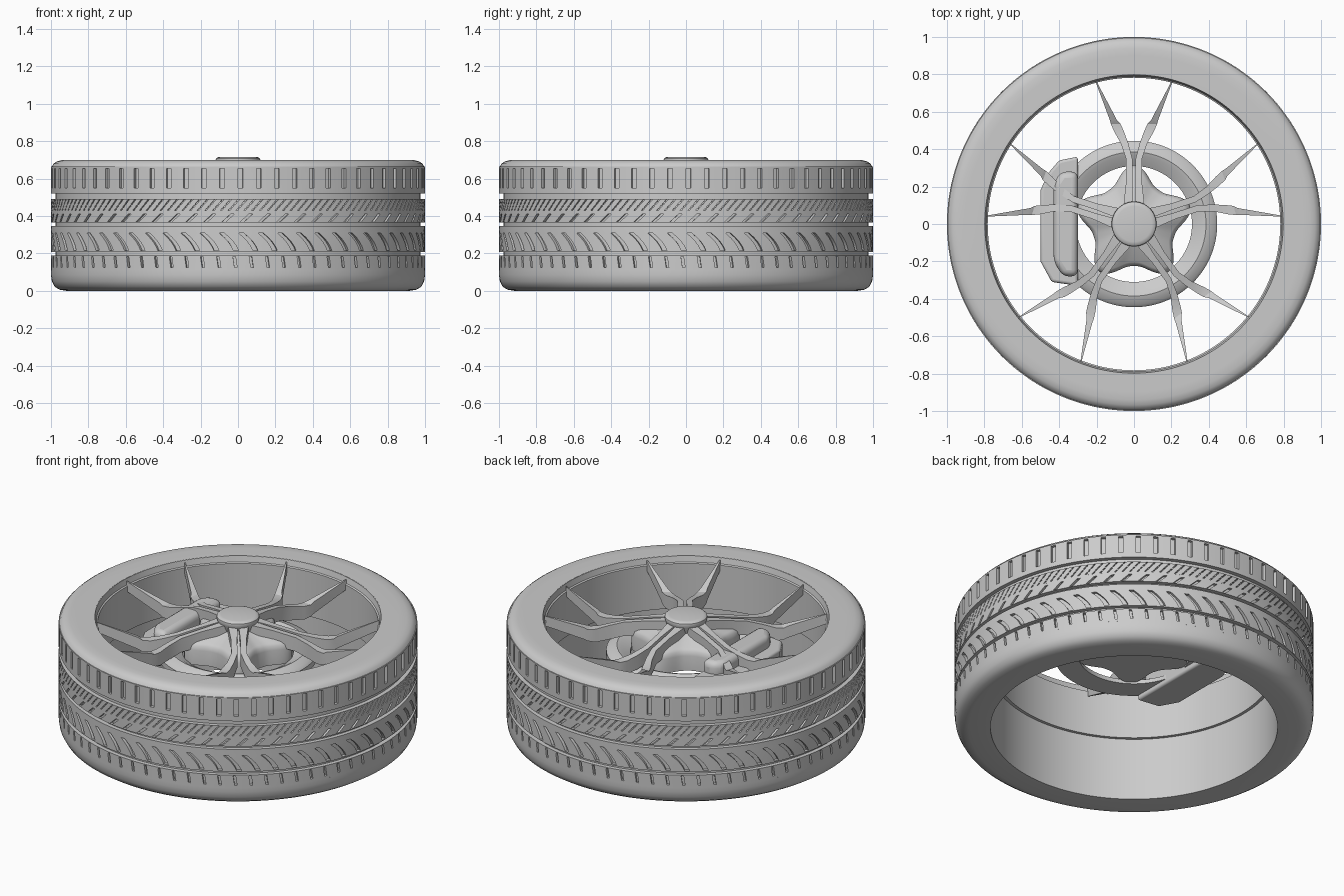
import bpy, bmesh
from math import sin, cos, pi, radians, tau

cube = bpy.data.objects.get("Cube")
if cube:
    bpy.data.objects.remove(cube)

grey = bpy.data.materials.new("plain grey")
grey.use_nodes = True
grey.diffuse_color = (0.6, 0.6, 0.6, 1)
grey.node_tree.nodes["Principled BSDF"].inputs["Base Color"].default_value = (0.6, 0.6, 0.6, 1)


def finish(bm, name, angle=35):
    """Turn a bmesh into a shaded, coloured object."""
    bmesh.ops.remove_doubles(bm, verts=bm.verts[:], dist=0.00002)
    bmesh.ops.recalc_face_normals(bm, faces=bm.faces[:])
    mesh = bpy.data.meshes.new(name)
    bm.to_mesh(mesh)
    bm.free()
    mesh.materials.append(grey)
    obj = bpy.data.objects.new(name, mesh)
    bpy.context.collection.objects.link(obj)
    bpy.ops.object.select_all(action='DESELECT')
    obj.select_set(True)
    bpy.context.view_layer.objects.active = obj
    bpy.ops.object.shade_smooth_by_angle(angle=radians(angle))
    return obj


def skin(bm, loops, wrap=False, caps=False):
    """Bridge equal closed loops of points with quads."""
    rows = [[bm.verts.new(p) for p in loop] for loop in loops]
    pairs = list(zip(rows, rows[1:])) + ([(rows[-1], rows[0])] if wrap else [])
    for a, b in pairs:
        for i in range(len(a)):
            j = (i + 1) % len(a)
            bm.faces.new((a[i], a[j], b[j], b[i]))
    if caps:
        bm.faces.new(rows[0])
        bm.faces.new(rows[-1])


def circle(r, z, n):
    return [(r * cos(tau * i / n), r * sin(tau * i / n), z) for i in range(n)]


def lathe(name, profile, n=192, closed=True):
    bm = bmesh.new()
    skin(bm, [circle(r, z, n) for r, z in profile], wrap=closed, caps=not closed)
    return finish(bm, name)


def tread_band(name, z0, z1, slots, count, width, slant, depth=0.018):
    """Ring of tread with slots sunk between given heights; slant turns them."""
    core = 0.97
    rows = [(z0, core, core), (z0, 1, 1)]
    for a, b in slots:
        rows.append((a, 1, 1))
        rows += [(a + (b - a) * k / 4, 1, 1 - depth) for k in range(5)]
        rows.append((b, 1, 1))
    rows += [(z1, 1, 1), (z1, core, core)]
    columns = [(0, 0), (0, 1), (width, 1), (width, 0), ((1 + width) / 2, 0)]
    loops = []
    for z, land, floor in rows:
        loop = []
        for i in range(count):
            for f, sunk in columns:
                t = tau * (i + f) / count + slant(z)
                r = floor if sunk else land
                loop.append((r * cos(t), r * sin(t), z))
        loops.append(loop)
    bm = bmesh.new()
    skin(bm, loops, wrap=True)
    return finish(bm, name, 30)


# Tyre carcass and rim barrel
lathe("tyre_body", [
    (0.8, 0.0), (0.92, 0.0), (0.955, 0.006), (0.98, 0.022), (0.995, 0.05), (1, 0.085),
    (1, 0.11), (0.975, 0.11), (0.975, 0.662), (0.996, 0.662), (0.986, 0.68),
    (0.968, 0.692), (0.94, 0.699), (0.9, 0.7), (0.8, 0.7)])
lathe("rim_barrel", [
    (0.805, 0.699), (0.798, 0.699), (0.79, 0.665), (0.782, 0.66),
    (0.782, 0.385), (0.805, 0.385)])

# Tread rows, separated by the three running grooves
tread_band("tread_upper_shoulder", 0.52, 0.664, [(0.55, 0.655)], 64, 0.26, lambda z: 0)
tread_band("tread_fine_rib", 0.425, 0.49,
           [(0.428, 0.44), (0.445, 0.457), (0.462, 0.474), (0.478, 0.488)],
           150, 0.22, lambda z: 0.9 * z, 0.012)
tread_band("tread_centre_rib", 0.365, 0.425, [(0.368, 0.41)], 64, 0.2, lambda z: 1.1 * z)
tread_band("tread_curved_rib", 0.208, 0.347, [(0.215, 0.308)], 60, 0.26,
           lambda z: -5 * max(z - 0.19, 0) ** 2 - 0.1 * z)
tread_band("tread_lower_shoulder", 0.109, 0.188, [(0.125, 0.182)], 72, 0.16,
           lambda z: -0.15 * z)

# Five forked spokes: side offset, radius, half width, top, bottom
blade = [
    (0.03, 0.08, 0.028, 0.685, 0.6), (0.026, 0.22, 0.017, 0.66, 0.57),
    (0.026, 0.35, 0.017, 0.635, 0.55), (0.05, 0.43, 0.02, 0.615, 0.53),
    (0.08, 0.495, 0.026, 0.6, 0.52), (0.098, 0.535, 0.026, 0.6, 0.53),
    (0.11, 0.555, 0.019, 0.612, 0.54), (0.203, 0.762, 0.003, 0.69, 0.63)]
for k in range(5):
    turn = radians(72 * k)
    bm = bmesh.new()
    for side in (-1, 1):
        loops = []
        for off, r, half, top, low in blade:
            loop = []
            for dx, z in ((-half, low), (half, low), (half, top), (-half, top)):
                x = side * (off + dx)
                loop.append((x * cos(turn) - r * sin(turn), x * sin(turn) + r * cos(turn), z))
            loops.append(loop)
        skin(bm, loops, caps=True)
    finish(bm, f"forked_spoke_{k + 1}", 25)


# Hub: five-lobed carrier and round centre cap
def star(scale, z, n=100):
    loop = []
    for i in range(n):
        t = tau * i / n
        lobe = (1 + cos(5 * (t - pi / 2))) / 2
        r = scale * (0.225 + 0.09 * lobe ** 1.4)
        loop.append((r * cos(t), r * sin(t), z))
    return loop


bm = bmesh.new()
skin(bm, [star(1, 0.47), star(1, 0.56), star(0.97, 0.585), star(0.9, 0.6),
          star(0.6, 0.62), star(0.35, 0.66)], caps=True)
finish(bm, "hub_carrier", 40)
lathe("centre_cap", [(0.09, 0.6), (0.115, 0.68), (0.12, 0.695), (0.118, 0.706),
                     (0.11, 0.713), (0.095, 0.716)], 64, closed=False)

# Brake disc
lathe("brake_disc", [
    (0.31, 0.46), (0.445, 0.46), (0.445, 0.495), (0.43, 0.512), (0.385, 0.525),
    (0.365, 0.518), (0.31, 0.485)], 96)


# Brake caliper: lower bracket and raised rounded housing
def slab(name, outline, z0, z1, bevel):
    bm = bmesh.new()
    skin(bm, [[(x, y, z) for x, y in outline] for z in (z0, z1)], caps=True)
    obj = finish(bm, name)
    mod = obj.modifiers.new("rounding", 'BEVEL')
    mod.width = bevel
    mod.segments = 4
    return obj


slab("caliper_bracket", [
    (-0.3, 0.36), (-0.4, 0.34), (-0.46, 0.27), (-0.5, 0.18), (-0.5, -0.2),
    (-0.44, -0.31), (-0.3, -0.33)], 0.43, 0.55, 0.015)
slab("caliper_housing", [
    (-0.3, 0.28), (-0.39, 0.28), (-0.43, 0.22), (-0.43, -0.2), (-0.38, -0.28),
    (-0.3, -0.28)], 0.5, 0.62, 0.035)
